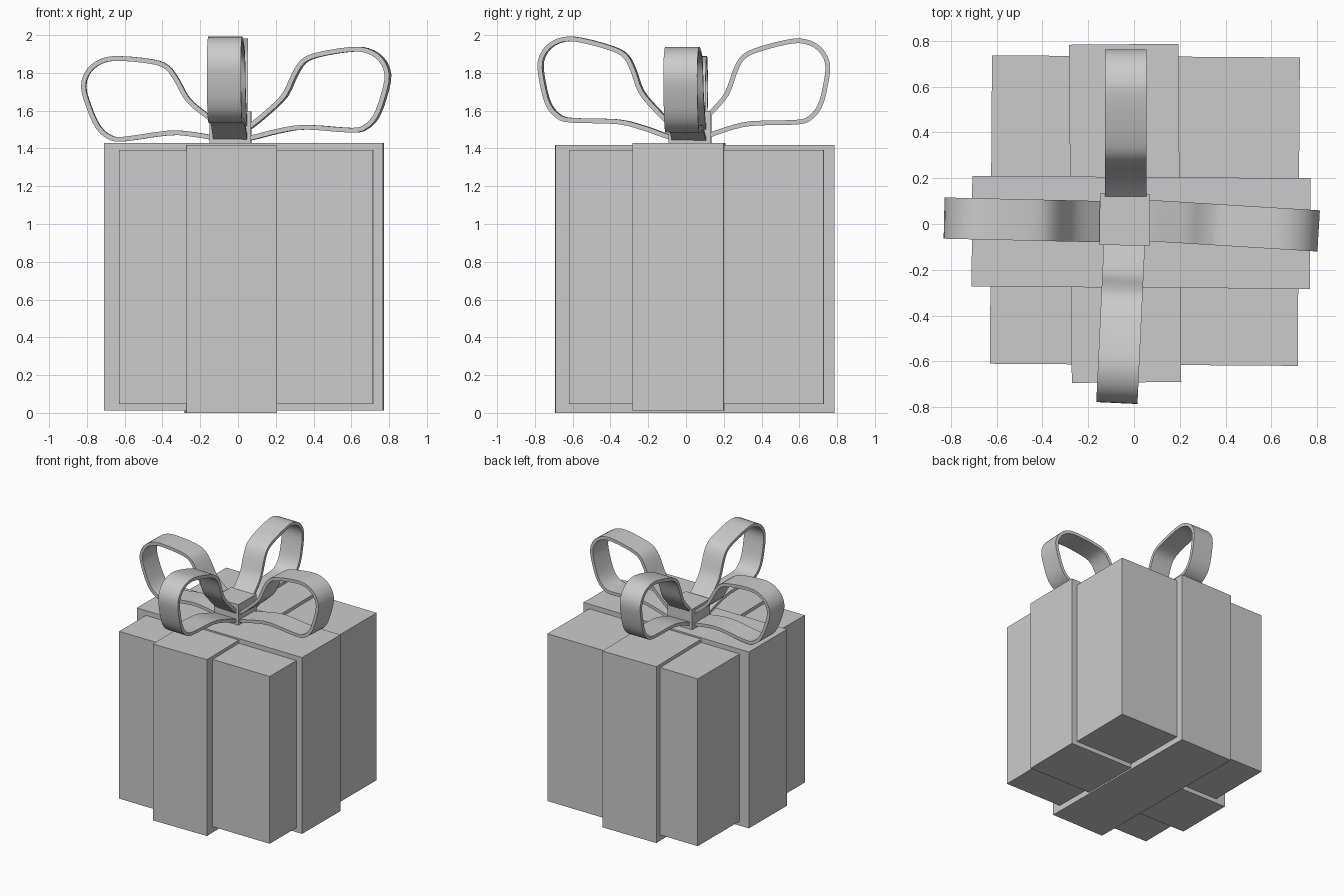
import bpy, bmesh
from math import radians, cos, sin
from mathutils import Vector, Matrix

if "Cube" in bpy.data.objects:
    bpy.data.objects.remove(bpy.data.objects["Cube"])


def block(name, lo, hi, yaw=0.0):
    lo, hi = Vector(lo), Vector(hi)
    bm = bmesh.new()
    bmesh.ops.create_cube(bm, size=1.0, matrix=Matrix.Diagonal((*(hi - lo), 1.0)))
    me = bpy.data.meshes.new(name)
    bm.to_mesh(me)
    bm.free()
    ob = bpy.data.objects.new(name, me)
    ob.location = (lo + hi) / 2
    ob.rotation_euler.z = radians(yaw)
    bpy.context.collection.objects.link(ob)
    return ob


def smooth_path(pts, steps=3):
    """Catmull-Rom interpolation of an open path."""
    p = [Vector(q) for q in pts]
    p = [p[0]] + p + [p[-1]]
    out = []
    for i in range(1, len(p) - 2):
        a, b, c, d = p[i - 1:i + 3]
        for k in range(steps):
            t = k / steps
            out.append(0.5 * (2 * b + (c - a) * t + (2 * a - 5 * b + 4 * c - d) * t * t
                              + (3 * b - a - 3 * c + d) * t ** 3))
    return out + [p[-1]]


# Outer outline of a bow loop: distance outward, height above the lid
LOOP = [(0.0, 0.04), (0.07, 0.085), (0.16, 0.16), (0.24, 0.24), (0.29, 0.345),
        (0.34, 0.42), (0.42, 0.457), (0.59, 0.486), (0.69, 0.48), (0.77, 0.43),
        (0.808, 0.34), (0.785, 0.22), (0.742, 0.11), (0.68, 0.05), (0.60, 0.034),
        (0.36, 0.05), (0.22, 0.03), (0.10, 0.0), (0.0, -0.02)]
WIDTH, THICK = 0.18, 0.025


def bow_loop(name, base, yaw, tilt, shift=0.0):
    yaw, tilt = radians(yaw), radians(tilt)
    out_dir = Vector((cos(yaw), sin(yaw), 0))
    side = Vector((-sin(yaw), cos(yaw), 0)) * WIDTH / 2
    path = smooth_path(LOOP)
    bm = bmesh.new()
    rings = []
    for i, p in enumerate(path):
        t = (path[min(i + 1, len(path) - 1)] - path[max(i - 1, 0)]).normalized()
        inner = p + Vector((t.y, -t.x)) * THICK
        ring = []
        for q, s in ((p, 1), (p, -1), (inner, -1), (inner, 1)):
            r = q.x * cos(tilt) - q.y * sin(tilt) + shift
            z = q.x * sin(tilt) + q.y * cos(tilt)
            ring.append(bm.verts.new(Vector(base) + out_dir * r + side * s + Vector((0, 0, z))))
        rings.append(ring)
    for a, b in zip(rings, rings[1:]):
        for j in range(4):
            k = (j + 1) % 4
            bm.faces.new((a[j], a[k], b[k], b[j]))
    bm.faces.new(rings[0])
    bm.faces.new(rings[-1])
    bmesh.ops.recalc_face_normals(bm, faces=bm.faces)
    me = bpy.data.meshes.new(name)
    bm.to_mesh(me)
    bm.free()
    ob = bpy.data.objects.new(name, me)
    bpy.context.collection.objects.link(ob)
    bpy.ops.object.select_all(action='DESELECT')
    ob.select_set(True)
    bpy.context.view_layer.objects.active = ob
    bpy.ops.object.shade_smooth_by_angle(angle=radians(40))


# Box and the two crossing ribbons
block("gift_box", (-0.625, -0.615, 0.047), (0.72, 0.732, 1.392), -0.4)
block("ribbon_across", (-0.708, -0.278, 0.012), (0.77, 0.205, 1.43), -0.4)
block("ribbon_front_to_back", (-0.278, -0.692, 0.0), (0.2, 0.785, 1.418), 0.5)

# Bow: central knot and four loops
block("bow_knot", (-0.15, -0.093, 1.40), (0.07, 0.133, 1.595), -0.5)
bow_loop("bow_loop_right", (0, 0.019, 1.45), -3.5, 0)
bow_loop("bow_loop_left", (0, 0.007, 1.445), 178.7, -4)
bow_loop("bow_loop_back", (-0.036, 0, 1.435), 90, 5.5, -0.01)
bow_loop("bow_loop_front", (-0.038, 0, 1.445), 267.3, 5.5, 0.01)
